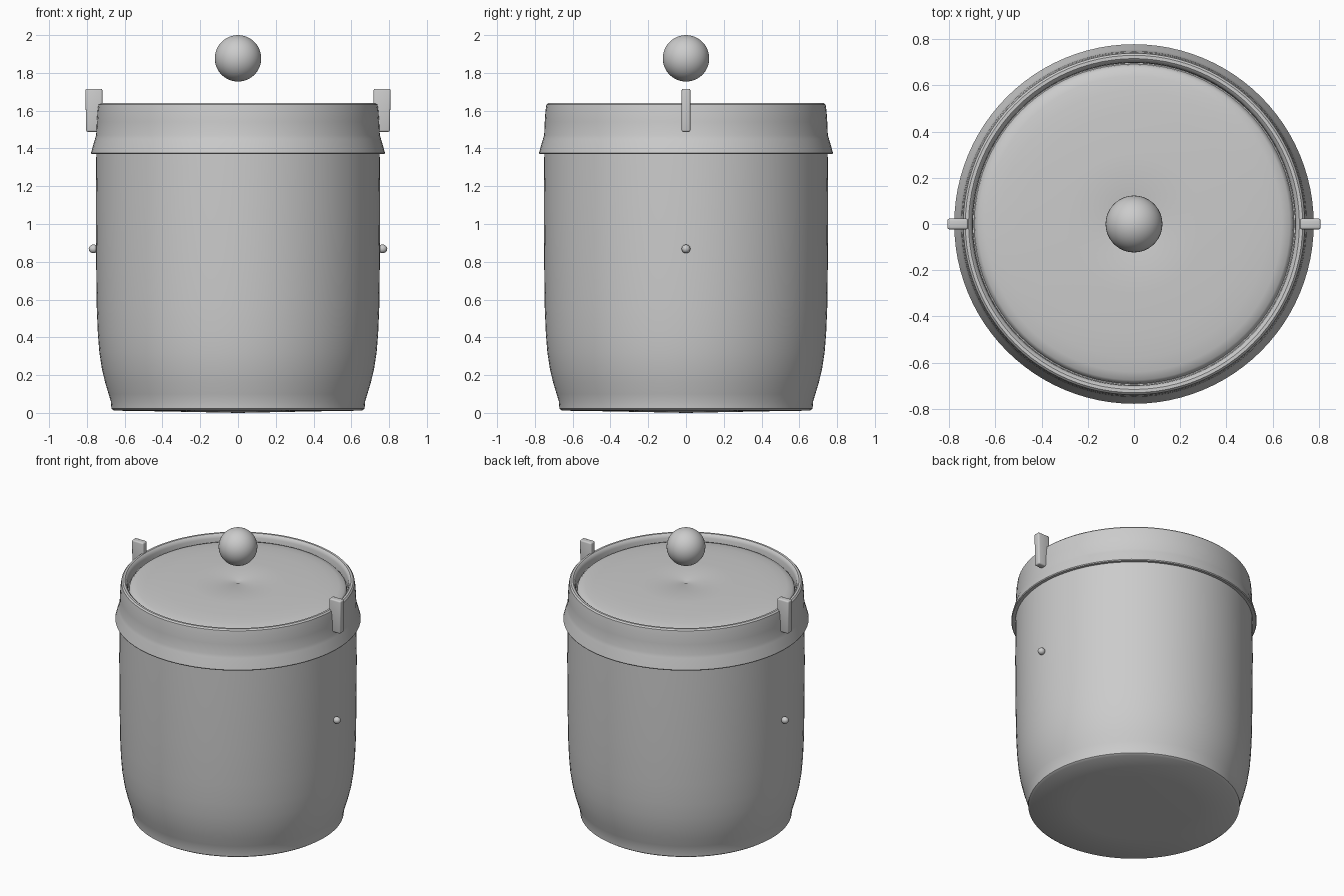
import bpy, bmesh, math
from mathutils import Matrix

old = bpy.data.objects.get("Cube")
if old:
    bpy.data.objects.remove(old, do_unlink=True)

GREY = (0.6, 0.6, 0.6, 1.0)
grey = bpy.data.materials.new("plain grey")
grey.use_nodes = True
grey.diffuse_color = GREY
grey.node_tree.nodes["Principled BSDF"].inputs["Base Color"].default_value = GREY


def finish(name, bm, angle=35):
    """Turn a bmesh into a smooth shaded grey object."""
    bmesh.ops.recalc_face_normals(bm, faces=bm.faces)
    mesh = bpy.data.meshes.new(name)
    bm.to_mesh(mesh)
    bm.free()
    obj = bpy.data.objects.new(name, mesh)
    bpy.context.collection.objects.link(obj)
    mesh.materials.append(grey)
    bpy.ops.object.select_all(action='DESELECT')
    obj.select_set(True)
    bpy.context.view_layer.objects.active = obj
    bpy.ops.object.shade_smooth_by_angle(angle=math.radians(angle))
    return obj


def lathe(name, profile, steps=96):
    """Spin a (radius, height) profile round the z axis."""
    bm = bmesh.new()
    verts = [bm.verts.new((r, 0, z)) for r, z in profile]
    edges = [bm.edges.new(pair) for pair in zip(verts, verts[1:])]
    bmesh.ops.spin(bm, geom=verts + edges, axis=(0, 0, 1), cent=(0, 0, 0),
                   angle=math.tau, steps=steps, use_duplicate=False)
    bmesh.ops.remove_doubles(bm, verts=bm.verts, dist=0.0005)
    return finish(name, bm)


# Jar body with a narrowed foot
lathe("jar_body", [
    (0, 0), (0.4, 0.008), (0.655, 0.012), (0.67, 0.022), (0.673, 0.06),
    (0.685, 0.1), (0.703, 0.16), (0.72, 0.23), (0.734, 0.32), (0.742, 0.42),
    (0.748, 0.56), (0.751, 0.8), (0.753, 1.1), (0.75, 1.4), (0.71, 1.45), (0, 1.45)])

# Lid: flared skirt, raised rim and gently domed top
lathe("lid", [
    (0.745, 1.39), (0.752, 1.372), (0.774, 1.37), (0.778, 1.376), (0.766, 1.42),
    (0.757, 1.45), (0.751, 1.47), (0.748, 1.54), (0.744, 1.6), (0.739, 1.632),
    (0.73, 1.641), (0.716, 1.641), (0.706, 1.633), (0.7, 1.615), (0.697, 1.57),
    (0.692, 1.57), (0.688, 1.587), (0.675, 1.6), (0.64, 1.609), (0.58, 1.617),
    (0.48, 1.623), (0.3, 1.628), (0.02, 1.63), (0, 1.622)])

# Floating ball knob
bm = bmesh.new()
bmesh.ops.create_uvsphere(bm, u_segments=48, v_segments=24, radius=0.123,
                          matrix=Matrix.Translation((0, 0, 1.877)))
finish("ball_knob", bm)

for side, sign in (("left", 1), ("right", -1)):
    # Upright handle lug, slightly tapered towards its foot
    bm = bmesh.new()
    bmesh.ops.create_cube(bm, size=1, matrix=Matrix.Translation((sign * 0.763, 0, 1.602))
                          @ Matrix.Diagonal((0.09, 0.046, 0.228, 1)))
    for v in bm.verts:
        if v.co.z < 1.6 and abs(v.co.x) > 0.76:
            v.co.x -= sign * 0.004
    bmesh.ops.bevel(bm, geom=bm.edges[:], offset=0.009, segments=3,
                    profile=0.5, affect='EDGES')
    finish(side + "_lug", bm)

    # Small rounded peg on the body
    bm = bmesh.new()
    bmesh.ops.create_uvsphere(bm, u_segments=20, v_segments=12, radius=0.023,
                              matrix=Matrix.Translation((sign * 0.765, 0, 0.868))
                              @ Matrix.Diagonal((1.1, 1, 1, 1)))
    finish(side + "_peg", bm)
